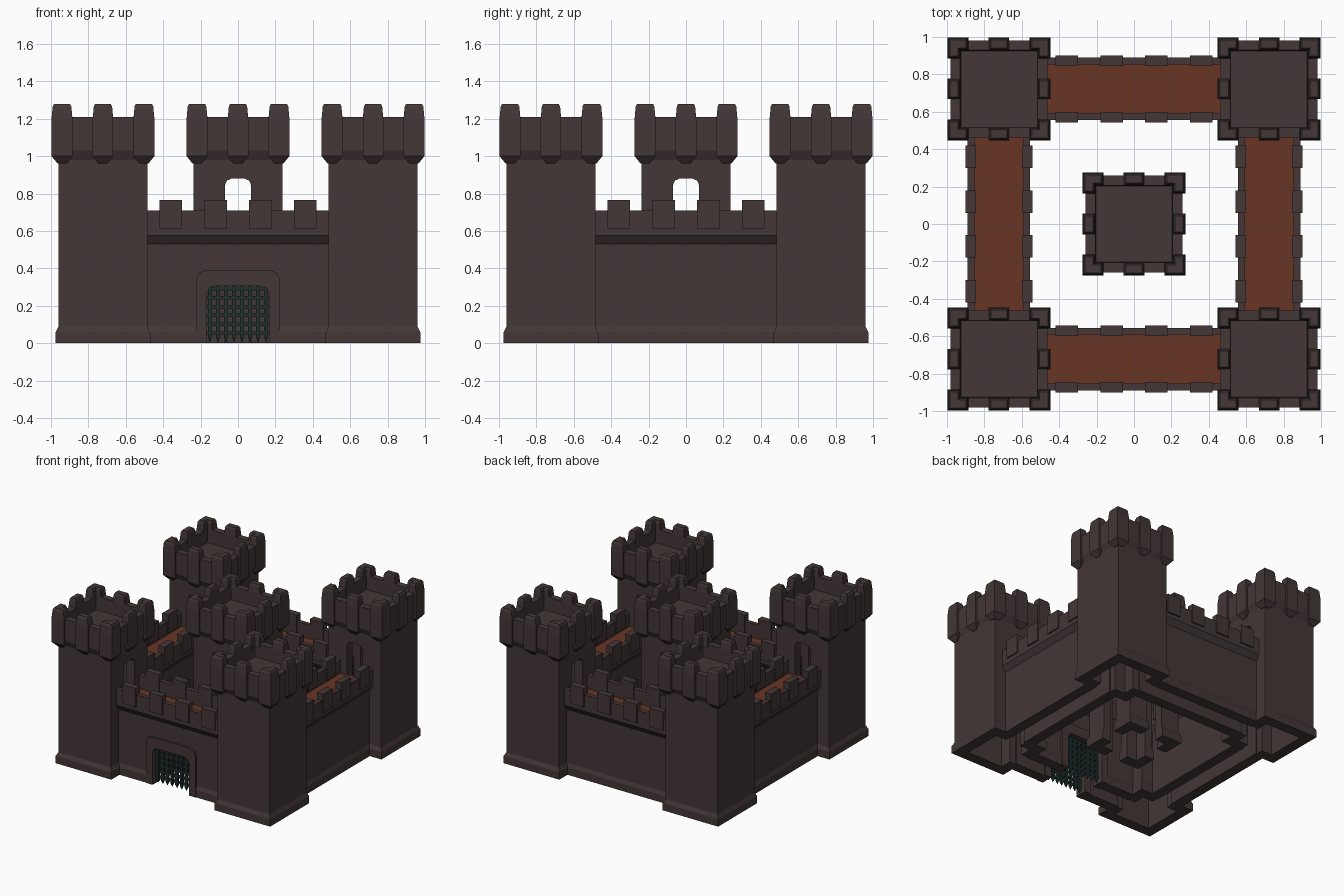
import bpy, bmesh, math
from mathutils import Vector, Matrix

if "Cube" in bpy.data.objects:
    bpy.data.objects.remove(bpy.data.objects["Cube"])


def material(name, rgb):
    m = bpy.data.materials.new(name)
    m.diffuse_color = (*rgb, 1)
    m.use_nodes = True
    m.node_tree.nodes["Principled BSDF"].inputs["Base Color"].default_value = m.diffuse_color
    return m


STONE = material("dark_stone", (0.056, 0.038, 0.038))
FLOOR = material("rust_walkway", (0.14, 0.035, 0.018))
IRON = material("teal_iron", (0.014, 0.026, 0.025))
C = 0.722  # distance of tower and wall centres from the middle


def skin(bm, rings, close=False):
    """Bridge equal rings of points; cap the ends or close into a loop."""
    vs = [[bm.verts.new(p) for p in r] for r in rings]
    n, count = len(vs[0]), len(vs)
    for i in range(count if close else count - 1):
        a, b = vs[i], vs[(i + 1) % count]
        for j in range(n):
            k = (j + 1) % n
            bm.faces.new((a[j], a[k], b[k], b[j]))
    if not close:
        bm.faces.new(vs[0][::-1])
        bm.faces.new(vs[-1])


def square_ring(bm, profile):
    """Sweep a closed (radius, z) profile round a square."""
    skin(bm, [[(sx * r, sy * r, z) for r, z in profile]
              for sx, sy in ((1, 1), (-1, 1), (-1, -1), (1, -1))], True)


def loft(bm, poly, levels, rot=0):
    """Right-angled CCW outline stacked at (z, inset) levels."""
    R = Matrix.Rotation(rot, 3, 'Z')
    n, rings = len(poly), []
    for z, inset in levels:
        ring = []
        for i in range(n):
            p, q, s = (Vector(poly[(i + d) % n]) for d in (-1, 0, 1))
            a, b = (q - p).normalized(), (s - q).normalized()
            o = q + inset * Vector((-a.y - b.y, a.x + b.x))
            ring.append(R @ Vector((o.x, o.y, z)))
        rings.append(ring)
    skin(bm, rings)


def box(bm, x0, x1, y0, y1, z0, z1):
    loft(bm, [(x0, y0), (x1, y0), (x1, y1), (x0, y1)], [(z0, 0), (z1, 0)])


def arch(bm, outline, y0, y1):
    """Extrude an (x, z) outline along y."""
    skin(bm, [[(x, y, z) for x, z in outline] for y in (y0, y1)])


def arch_shape(w, h, c, z0=0.0):
    return [(-w, z0), (-w, h - c), (-w + c * .3, h - c * .3), (-w + c, h),
            (w - c, h), (w - c * .3, h - c * .3), (w, h - c), (w, z0)]


def finish(bm, name, mat):
    bmesh.ops.recalc_face_normals(bm, faces=bm.faces)
    me = bpy.data.meshes.new(name)
    bm.to_mesh(me)
    bm.free()
    me.materials.append(mat)
    ob = bpy.data.objects.new(name, me)
    bpy.context.collection.objects.link(ob)
    return ob


def cut(ob, cutters):
    """Subtract the cutters, bake the result and remove them."""
    for c in cutters:
        m = ob.modifiers.new("opening", 'BOOLEAN')
        m.operation, m.solver, m.object = 'DIFFERENCE', 'EXACT', c
        c.hide_render = True
    bpy.context.view_layer.update()
    dg = bpy.context.evaluated_depsgraph_get()
    me = bpy.data.meshes.new_from_object(ob.evaluated_get(dg))
    ob.modifiers.clear()
    ob.data = me
    for c in cutters:
        bpy.data.objects.remove(c)


def repeat(ob, turns):
    """Linked copies turned about the middle of the castle."""
    for k in turns:
        o = ob.copy()
        bpy.context.collection.objects.link(o)
        o.matrix_world = Matrix.Rotation(k * math.pi / 2, 4, 'Z') @ ob.matrix_world


# Hollow tower shafts with tall arched openings on the chosen sides
def shaft(name, sides):
    bm = bmesh.new()
    square_ring(bm, [(.253, 0), (.253, .06), (.238, .09), (.238, 1.05),
                     (.165, 1.05), (.165, 0)])
    ob = finish(bm, name, STONE)
    cutters = []
    for a in sides:
        bm = bmesh.new()
        arch(bm, arch_shape(.07, .88, .035, -.1), -.3, -.1)
        bmesh.ops.rotate(bm, verts=bm.verts, matrix=Matrix.Rotation(a, 3, 'Z'))
        cutters.append(finish(bm, "opening_cutter", STONE))
    cut(ob, cutters)
    return ob


# Battlemented crown: floor, recessed parapet, corner and middle merlons
def crown(name):
    bm = bmesh.new()
    box(bm, -.215, .215, -.215, .215, 1.0, 1.1)
    square_ring(bm, [(.2, .975), (.236, .975), (.26, 1.03), (.26, 1.21), (.207, 1.21)])
    levels = [(.96, .033), (1.0, 0), (1.2, 0), (1.265, .006), (1.28, .013)]
    i, e, o = .205, .163, .275
    corner = [(o, o), (e, o), (e, i), (i, i), (i, e), (o, e)]
    middle = [(-.055, i), (.055, i), (.055, o), (-.055, o)]
    for k in range(4):
        loft(bm, corner, levels, k * math.pi / 2)
        loft(bm, middle, levels, k * math.pi / 2)
    return finish(bm, name, STONE)


q = math.pi / 2
shaft("keep_shaft", [k * q for k in range(4)])
keep_top = crown("keep_crown")
tower = shaft("corner_tower_shaft", [0, -q])
tower_top = keep_top.copy()
tower_top.name = "corner_tower_crown"
bpy.context.collection.objects.link(tower_top)
for ob in (tower, tower_top):
    ob.matrix_world = Matrix.Translation((C, C, 0))
    repeat(ob, (1, 2, 3))


# Curtain wall: two mirrored skins with plinth, string course and parapet
def wall(name):
    bm = bmesh.new()
    prof = [(.06, 0), (.147, 0), (.147, .06), (.135, .09), (.135, .53), (.167, .575),
            (.167, .71), (.13, .71), (.13, .58), (.06, .55)]
    for s in (-1, 1):
        skin(bm, [[(x, -C + s * t, z) for t, z in prof] for x in (-.5, .5)])
    return finish(bm, name, STONE)


side_wall = wall("side_wall")
side_wall.matrix_world = Matrix.Rotation(q, 4, 'Z')
repeat(side_wall, (1, 2))
front_wall = wall("front_wall")
bm = bmesh.new()
arch(bm, arch_shape(.19, .34, .05, -.1), -1.0, -.4)
cut(front_wall, [finish(bm, "gate_cutter", STONE)])

# Wall merlons on both faces
bm = bmesh.new()
for x in (-.36, -.12, .12, .36):
    for s in (-1, 1):
        ys = sorted((-C + s * .124, -C + s * .178))
        box(bm, x - .06, x + .06, *ys, .61, .765)
repeat(finish(bm, "wall_merlons", STONE), (1, 2, 3))

# Walkway on top of the walls
bm = bmesh.new()
box(bm, -.5, .5, -C - .135, -C + .135, .565, .6)
repeat(finish(bm, "walkway", FLOOR), (1, 2, 3))

# Gate frames and portcullises on both skins of the front wall
frame = arch_shape(.225, .39, .05) + arch_shape(.165, .305, .035)[::-1]
for label, y0, y1 in (("outer", -.873, -.77), ("inner", -.675, -.571)):
    bm = bmesh.new()
    arch(bm, frame, y0, y1)
    finish(bm, label + "_gate_frame", STONE)
    bm = bmesh.new()
    y, h = (y0 + y1) / 2, .011
    for i in range(8):
        x = (i - 3.5) * .043
        loft(bm, [(x - h, y - h), (x + h, y - h), (x + h, y + h), (x - h, y + h)],
             [(.005, h * .9), (.035, 0), (.31, 0)])
    for i in range(6):
        z = .055 + i * .047
        box(bm, -.17, .17, y - .008, y + .008, z - .009, z + .009)
    finish(bm, label + "_portcullis", IRON)
